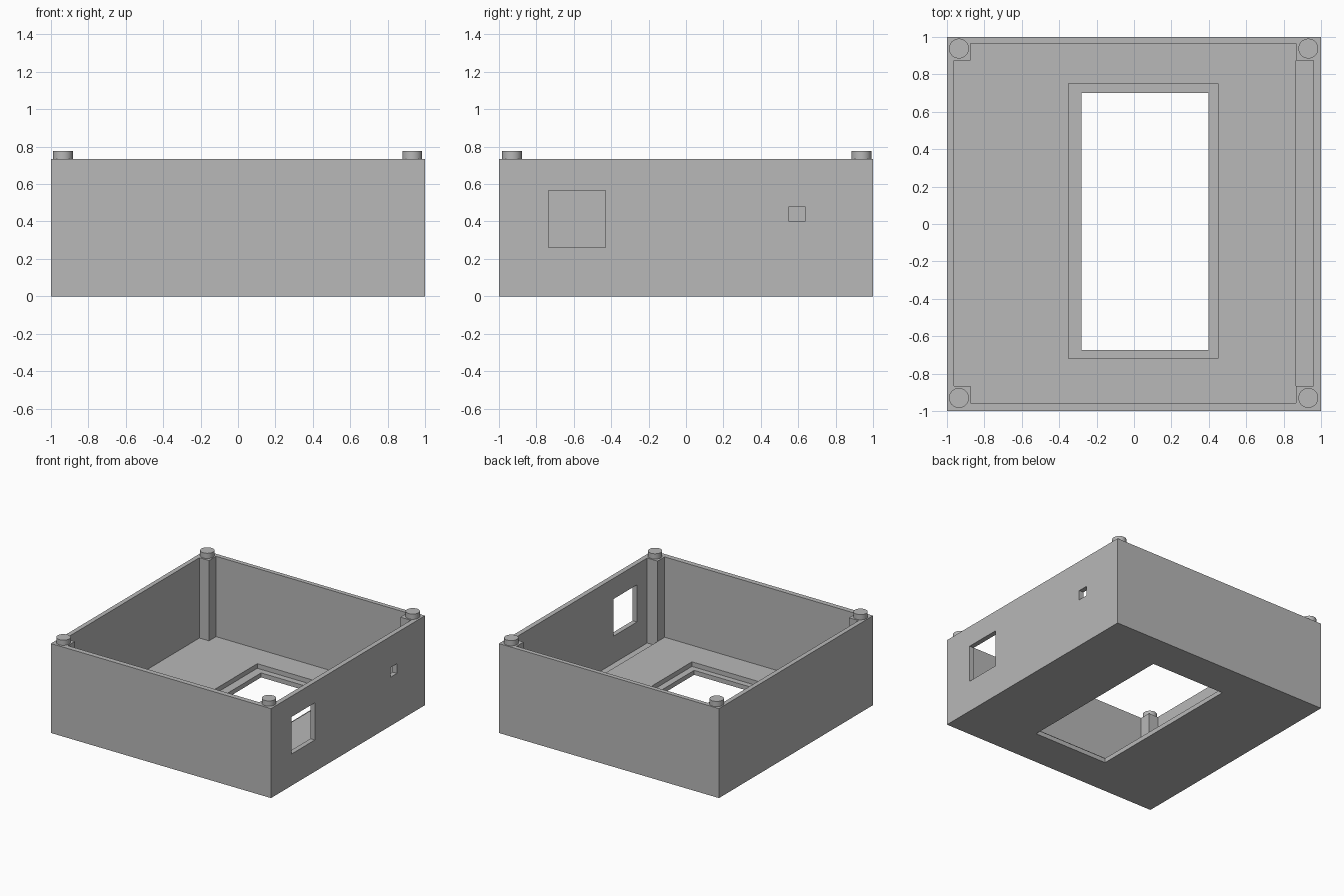
import bpy
import bmesh
import math
from mathutils import Vector

default = bpy.data.objects.get("Cube")
if default:
    bpy.data.objects.remove(default, do_unlink=True)

grey = bpy.data.materials.new("plain grey")
grey.use_nodes = True
GREY = (0.48, 0.48, 0.48, 1)
grey.diffuse_color = GREY
grey.node_tree.nodes["Principled BSDF"].inputs["Base Color"].default_value = GREY

TOP, FLOOR, LEDGE, OVER = 0.735, 0.075, 0.037, 1.2
# Inner wall faces and inner faces of the corner posts
WALL_X, WALL_Y = (-0.962, 0.96), (-0.958, 0.964)
POST_X, POST_Y = (-0.875, 0.865), (-0.867, 0.873)


def add_mesh(name, bm):
    mesh = bpy.data.meshes.new(name)
    bm.to_mesh(mesh)
    bm.free()
    mesh.materials.append(grey)
    obj = bpy.data.objects.new(name, mesh)
    bpy.context.collection.objects.link(obj)
    return obj


def box(name, xs, ys, zs):
    bm = bmesh.new()
    bmesh.ops.create_cube(bm, size=1)
    size = Vector([b - a for a, b in (xs, ys, zs)])
    mid = Vector([(a + b) / 2 for a, b in (xs, ys, zs)])
    for v in bm.verts:
        v.co = v.co * size + mid
    return add_mesh(name, bm)


def activate(obj):
    bpy.ops.object.select_all(action='DESELECT')
    obj.select_set(True)
    bpy.context.view_layer.objects.active = obj


def cut(obj, xs, ys, zs):
    cutter = box("cutter", xs, ys, zs)
    cutter.hide_render = True
    mod = obj.modifiers.new("cut", 'BOOLEAN')
    mod.operation = 'DIFFERENCE'
    mod.solver = 'EXACT'
    mod.object = cutter
    activate(obj)
    bpy.ops.object.modifier_apply(modifier=mod.name)
    bpy.data.objects.remove(cutter, do_unlink=True)


case = box("open_case", (-1, 1), (-1, 1), (0, TOP))

# Cavity, leaving a square post in each corner
cut(case, WALL_X, POST_Y, (FLOOR, OVER))
cut(case, POST_X, WALL_Y, (FLOOR, OVER))
# Shallow channel in the floor along the left wall
cut(case, (POST_X[1], WALL_X[1]), POST_Y, (LEDGE, 0.5))
# Floor opening with a recessed ledge around it
cut(case, (-0.35, 0.45), (-0.72, 0.75), (LEDGE, 0.5))
cut(case, (-0.28, 0.397), (-0.673, 0.70), (-0.5, 0.5))
# Large and small square ports through the left wall
cut(case, (0.9, 1.1), (-0.735, -0.43), (0.26, 0.565))
cut(case, (0.9, 1.1), (0.55, 0.635), (0.40, 0.48))

# Round peg on top of each post
for side, x in (("right", -0.936), ("left", 0.932)):
    for end, y in (("front", -0.93), ("back", 0.938)):
        bm = bmesh.new()
        bmesh.ops.create_cone(bm, cap_ends=True, segments=48, radius1=0.053,
                              radius2=0.053, depth=0.053)
        bmesh.ops.translate(bm, verts=bm.verts, vec=(x, y, TOP + 0.0165))
        activate(add_mesh(f"{end}_{side}_peg", bm))
        bpy.ops.object.shade_smooth_by_angle(angle=math.radians(30))
